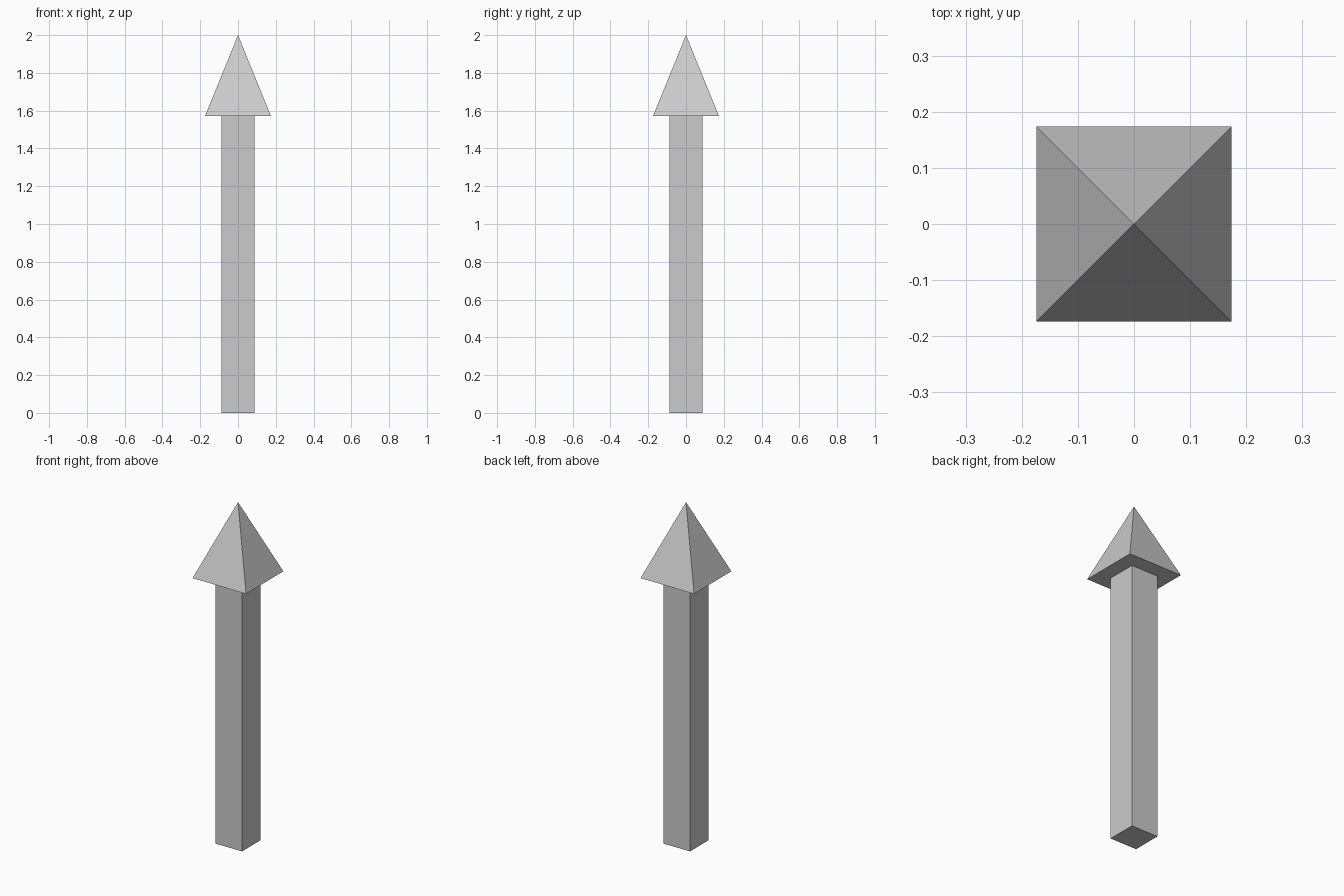
import bpy, math

if "Cube" in bpy.data.objects:
    bpy.data.objects.remove(bpy.data.objects["Cube"])

SHAFT_W = 0.174   # full width of the square shaft
HEAD_HALF = 0.174  # half width of the pyramid base
HEAD_Z = 1.573    # underside of the head
TOP_Z = 2.0

# Square shaft
bpy.ops.mesh.primitive_cube_add(size=1, location=(0, 0, HEAD_Z / 2))
shaft = bpy.context.object
shaft.name = "shaft"
shaft.scale = (SHAFT_W, SHAFT_W, HEAD_Z)
bpy.ops.object.transform_apply(location=False, rotation=False, scale=True)

# Four-sided pyramid head, turned so its sides face the axes
bpy.ops.mesh.primitive_cone_add(
    vertices=4, radius1=HEAD_HALF * math.sqrt(2), radius2=0,
    depth=TOP_Z - HEAD_Z, location=(0, 0, (TOP_Z + HEAD_Z) / 2),
    rotation=(0, 0, math.radians(45)))
head = bpy.context.object
head.name = "arrow_head"
bpy.ops.object.transform_apply(location=False, rotation=True, scale=False)
